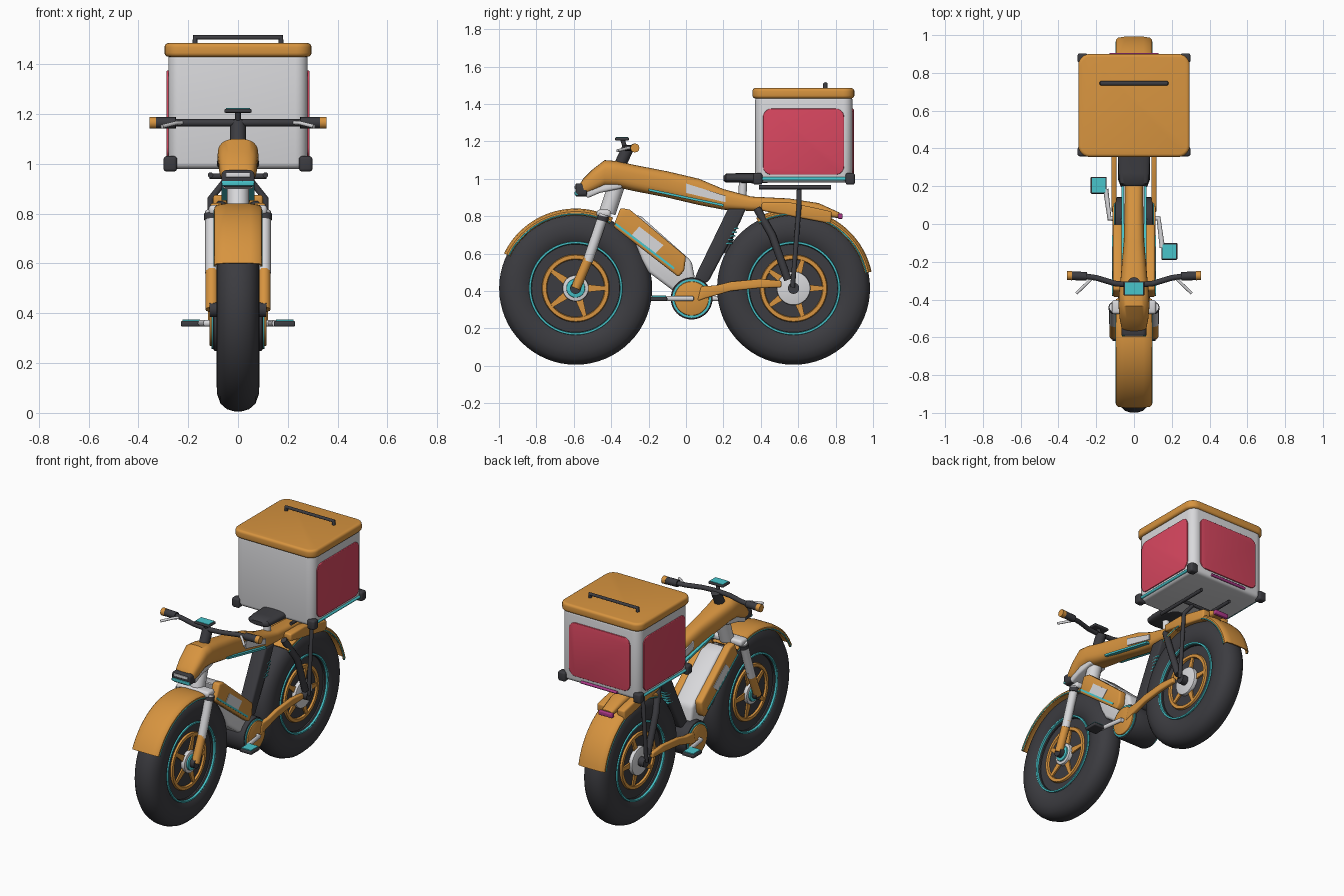
import bpy, bmesh, math
from mathutils import Vector

if "Cube" in bpy.data.objects:
    bpy.data.objects.remove(bpy.data.objects["Cube"])

def material(name, rgb):
    m = bpy.data.materials.new(name)
    m.diffuse_color = (*rgb, 1)
    m.use_nodes = True
    m.node_tree.nodes["Principled BSDF"].inputs["Base Color"].default_value = m.diffuse_color
    return m

ORANGE = material("orange", (0.68, 0.296, 0.05))
DARK = material("charcoal", (0.045, 0.045, 0.052))
WHITE = material("light_grey", (0.69, 0.69, 0.71))
TEAL = material("teal", (0.065, 0.56, 0.6))
PINK = material("rose", (0.68, 0.062, 0.115))
MAGENTA = material("magenta", (0.42, 0.04, 0.25))

def finish(name, bm, mat, bevel=0, segs=3):
    bmesh.ops.recalc_face_normals(bm, faces=bm.faces)
    me = bpy.data.meshes.new(name)
    bm.to_mesh(me)
    bm.free()
    ob = bpy.data.objects.new(name, me)
    bpy.context.collection.objects.link(ob)
    me.materials.append(mat)
    if bevel:
        b = ob.modifiers.new("bevel", 'BEVEL')
        b.width, b.segments, b.limit_method = bevel, segs, 'ANGLE'
        b.angle_limit = math.radians(35)
        b.use_clamp_overlap = False
    return ob

def skin(name, rings, mat, closed=False, caps=True):
    """Bridge equal rings of points into one surface."""
    bm = bmesh.new()
    vs = [[bm.verts.new(p) for p in r] for r in rings]
    n = len(vs[0])
    for i in range(len(vs) - (0 if closed else 1)):
        a, b = vs[i], vs[(i + 1) % len(vs)]
        for j in range(n):
            bm.faces.new((a[j], a[(j + 1) % n], b[(j + 1) % n], b[j]))
    if caps and not closed:
        bm.faces.new(vs[0])
        bm.faces.new(vs[-1])
    return finish(name, bm, mat)

def prism(name, pts, axis, lo, hi, mat, bevel=0, segs=3):
    """Extrude a 2D outline: x takes (y,z), y takes (x,z), z takes (x,y)."""
    put = {'x': lambda p, t: (t, *p), 'y': lambda p, t: (p[0], t, p[1]), 'z': lambda p, t: (*p, t)}[axis]
    bm = bmesh.new()
    a, b = ([bm.verts.new(put(p, t)) for p in pts] for t in (lo, hi))
    n = len(pts)
    bm.faces.new(a)
    bm.faces.new(b)
    for i in range(n):
        bm.faces.new((a[i], a[(i + 1) % n], b[(i + 1) % n], b[i]))
    return finish(name, bm, mat, bevel, segs)

def rrect(x0, x1, y0, y1, r, n=6):
    out = []
    for k, (cx, cy) in enumerate([(x1 - r, y1 - r), (x0 + r, y1 - r), (x0 + r, y0 + r), (x1 - r, y0 + r)]):
        for i in range(n + 1):
            t = math.pi / 2 * (k + i / n)
            out.append((cx + r * math.cos(t), cy + r * math.sin(t)))
    return out

def box(name, c, s, mat, bevel=0):
    x, y, z = c
    dx, dy, dz = (v / 2 for v in s)
    pts = [(x - dx, y - dy), (x + dx, y - dy), (x + dx, y + dy), (x - dx, y + dy)]
    return prism(name, pts, 'z', z - dz, z + dz, mat, bevel)

def tube(name, pts, r, mat, radii=None):
    cu = bpy.data.curves.new(name, 'CURVE')
    cu.dimensions, cu.bevel_depth, cu.bevel_resolution, cu.use_fill_caps = '3D', r, 4, True
    sp = cu.splines.new('POLY')
    sp.points.add(len(pts) - 1)
    for i, p in enumerate(pts):
        sp.points[i].co = (*p, 1)
        sp.points[i].radius = radii[i] if radii else 1
    ob = bpy.data.objects.new(name, cu)
    bpy.context.collection.objects.link(ob)
    cu.materials.append(mat)
    return ob

def lathe(name, prof, y, z, mat, n=64):
    """Spin a closed (x, radius) profile about the x axis."""
    rings = [[(x, y + r * math.cos(t), z + r * math.sin(t)) for x, r in prof]
             for t in (2 * math.pi * i / n for i in range(n))]
    return skin(name, rings, mat, closed=True)

def disc(name, y, z, r, lo, hi, mat, bevel=0, n=40):
    pts = [(y + r * math.cos(2 * math.pi * i / n), z + r * math.sin(2 * math.pi * i / n)) for i in range(n)]
    return prism(name, pts, 'x', lo, hi, mat, bevel, 2)

# Wheels
HZ = 0.415
TIRE = [(.06, .235), (.078, .26), (.086, .30), (.084, .34), (.07, .378), (.045, .40), (.015, .409)]
for tag, wy in (("front", -.59), ("rear", .575)):
    lathe(tag + "_tire", TIRE + [(-x, r) for x, r in reversed(TIRE)], wy, HZ, DARK)
    disc(tag + "_wheel_disc", wy, HZ, .245, -.05, .05, DARK, n=64)
    disc(tag + "_axle", wy, HZ, .03, -.115, .115, DARK)
    for s in (-1, 1):
        ring = lambda x, r, w: [(s * x, r - w), (s * (x + .012), r - w * .7), (s * (x + .012), r + w * .7), (s * x, r + w)]
        lathe(tag + "_rim_stripe", ring(.068, .244, .007), wy, HZ, TEAL)
        lathe(tag + "_rim_ring", ring(.05, .167, .014), wy, HZ, ORANGE)
        for k in range(5):
            t = 2 * math.pi * k / 5
            pts = [(wy + d * math.cos(t) - w * math.sin(t), HZ + d * math.sin(t) + w * math.cos(t))
                   for d, w in ((.05, .022), (.165, .010), (.165, -.010), (.05, -.022))]
            prism(tag + "_spoke", pts, 'x', s * .045, s * .06, ORANGE)
        disc(tag + "_hub", wy, HZ, .07 if tag == "front" else .09, s * .04, s * .075, WHITE, .006)
        if tag == "front":
            disc("hub_cap", wy, HZ, .05, s * .07, s * .085, TEAL, .004)

# Fenders with teal lower edges
SEC = [(-.096, .395), (-.095, .41), (-.085, .42), (-.05, .426), (.05, .426), (.085, .42), (.095, .41), (.096, .395)]
SEC += [(x * .94, r - .006) for x, r in reversed(SEC)]
for tag, wy, a0, a1 in (("front", -.59, 62, 154), ("rear", .575, 12, 118)):
    angs = [math.radians(a0 + (a1 - a0) * i / 30) for i in range(31)]
    skin(tag + "_fender", [[(x, wy + r * math.cos(t), HZ + r * math.sin(t)) for x, r in SEC] for t in angs], ORANGE)
    for s in (-1, 1):
        tube(tag + "_fender_trim", [(s * .095, wy + .397 * math.cos(t), HZ + .397 * math.sin(t)) for t in angs], .004, TEAL)

# Main frame, lofted along its length: y, top, bottom, half width
FRAME = [(-.578, .955, .925, .05), (-.55, 1.0, .905, .066), (-.50, 1.05, .925, .076), (-.435, 1.10, .955, .082),
         (-.37, 1.095, .955, .08), (-.28, 1.075, .935, .07), (-.1, 1.04, .90, .055), (.07, 1.0, .86, .05),
         (.2, .945, .835, .05), (.35, .905, .828, .05), (.55, .895, .83, .05), (.71, .87, .80, .05), (.82, .82, .79, .04)]
def oval(y, top, bot, hw, n=32):
    f = lambda v: math.copysign(abs(v) ** .7, v)
    return [(hw * f(math.cos(2 * math.pi * i / n)), y, (top + bot) / 2 + (top - bot) / 2 * f(math.sin(2 * math.pi * i / n)))
            for i in range(n)]
skin("main_frame", [oval(*f) for f in FRAME], ORANGE)
prism("frame_side_panel", [(0, .975), (.21, .91), (.21, .875), (.0, .925)], 'x', -.0565, .0565, WHITE)
prism("frame_stripe", [(-.2, .948), (.2, .865), (.2, .852), (-.2, .935)], 'x', -.067, .067, TEAL)

# Headlight and fork crown
prism("headlight", rrect(-.066, .066, .905, .975, .02), 'y', -.59, -.53, DARK, .006)
box("headlight_bar", (0, -.589, .955), (.10, .012, .018), WHITE, .003)
box("headlight_glow", (0, -.585, .922), (.13, .02, .02), TEAL, .004)
prism("head_lower_cover", [(-.53, .895), (-.46, .925), (-.34, .95), (-.34, .985), (-.46, .99), (-.54, .93)], 'x', -.062, .062, WHITE, .012)
tube("steerer", [(0, -.42, .82), (0, -.36, 1.0)], .045, WHITE)
box("fork_crown", (0, -.44, .815), (.235, .075, .04), WHITE, .015)

# Fork legs, tail panels, stays and struts on both sides
for s in (-1, 1):
    tube("fork_upper", [(s * .105, -.44, .81), (s * .105, -.525, .56)], .027, WHITE)
    tube("fork_lower", [(s * .105, -.51, .60), (s * .105, -.59, .415)], .026, ORANGE)
    tube("fork_collar", [(s * .105, -.442, .80), (s * .105, -.448, .775)], .031, DARK)
    prism("tail_panel", [(.405, .875), (.55, .875), (.78, .825), (.775, .76), (.405, .83)], 'x', s * .045, s * .1, ORANGE, .01)
    prism("chainstay", [(.06, .345), (.1, .36), (.24, .40), (.38, .415), (.51, .42), (.51, .455), (.40, .465), (.24, .45), (.16, .43), (.08, .425)],
          'x', s * .092, s * .12, ORANGE, .008)
    tube("seat_stay", [(s * .065, .38, .84), (s * .105, .46, .70), (s * .105, .545, .46)], .021, DARK)
    tube("rack_post", [(s * .045, .605, .94), (s * .11, .605, .86), (s * .112, .57, .42)], .013, DARK)
    tube("rack_bar", [(s * .11, .39, .955), (s * .11, .775, .955)], .011, DARK)
    # Battery side cover with window and stripe
    prism("battery_cover", [(-.35, .845), (-.30, .835), (.0, .585), (-.01, .51), (-.04, .475), (-.39, .745)],
          'x', s * .06, s * .112, ORANGE, .012)
    prism("battery_window", [(-.25, .745), (-.12, .645), (-.165, .60), (-.29, .70)], 'x', s * .11, s * .115, WHITE)
    prism("battery_stripe", [(-.375, .765), (-.06, .525), (-.066, .515), (-.381, .755)], 'x', s * .11, s * .116, TEAL)

tube("rack_cross", [(-.115, .605, .95), (.115, .605, .95)], .011, DARK)
prism("down_tube", [(-.33, .82), (-.24, .80), (.03, .56), (.06, .40), (-.04, .38), (-.2, .50), (-.24, .57)], 'x', -.068, .068, WHITE, .02)
box("tail_light", (0, .825, .80), (.10, .025, .028), MAGENTA, .005)

# Seat, seat tube and shock
prism("seat_tube", [(.225, .84), (.32, .84), (.29, .77), (.12, .45), (.03, .42), (.06, .50)], 'x', -.045, .045, DARK, .012)
tube("shock_body", [(0, .25, .80), (0, .22, .60)], .02, DARK)
for k in range(5):
    box("shock_coil", (0, .255 - k * .008, .735 - k * .02), (.09, .05, .009), TEAL, .003)
tube("seat_post", [(0, .30, .86), (0, .305, .99)], .022, WHITE)
skin("seat", [oval(*f) for f in ((.20, 1.015, .99, .05), (.215, 1.028, .98, .074), (.27, 1.03, .98, .082),
                                 (.38, 1.03, .975, .085), (.45, 1.035, .98, .085))], DARK)

# Motor and cranks
CY, CZ = .03, .36
disc("motor", CY, CZ, .112, -.10, .10, DARK, .01)
for s in (-1, 1):
    disc("motor_trim", CY, CZ, .103, s * .09, s * .106, TEAL)
    disc("motor_disc", CY, CZ, .092, s * .09, s * .115, ORANGE, .006)
    py = CY - s * .175
    tube("crank_arm", [(s * .11, CY, CZ), (s * .13, CY, CZ), (s * .15, py + s * .02, CZ)], .014, WHITE)
    box("pedal", (s * .187, py, CZ - .002), (.085, .09, .022), DARK, .006)
    box("pedal_pad", (s * .187, py, CZ + .011), (.07, .075, .008), TEAL)

# Handlebar
tube("stem", [(0, -.36, 1.06), (0, -.31, 1.165)], .032, DARK)
tube("handlebar", [(-.27, -.275, 1.165), (-.2, -.285, 1.165), (-.1, -.315, 1.165), (0, -.325, 1.165),
                   (.1, -.315, 1.165), (.2, -.285, 1.165), (.27, -.275, 1.165)], .015, DARK)
for s in (-1, 1):
    tube("grip", [(s * .25, -.277, 1.165), (s * .33, -.274, 1.165)], .023, DARK)
    tube("grip_end", [(s * .328, -.274, 1.165), (s * .355, -.273, 1.165)], .024, ORANGE)
    tube("brake_lever", [(s * .22, -.285, 1.165), (s * .245, -.31, 1.165), (s * .305, -.367, 1.15)], .008, WHITE)
tube("display_arm", [(0, -.325, 1.165), (0, -.34, 1.212)], .012, DARK)
box("display", (0, -.342, 1.213), (.11, .075, .016), DARK, .006)
box("display_screen", (0, -.342, 1.221), (.095, .062, .006), TEAL)

# Delivery box
prism("cargo_box", rrect(-.28, .28, .37, .89, .05), 'z', .98, 1.445, WHITE, .025, 4)
prism("lid", rrect(-.295, .295, .355, .9, .06), 'z', 1.43, 1.485, ORANGE, .016, 4)
tube("lid_handle", [(-.172, .745, 1.47), (-.172, .745, 1.508), (.172, .745, 1.508), (.172, .745, 1.47)], .012, DARK)
prism("back_panel", rrect(-.22, .22, 1.025, 1.375, .045), 'y', .88, .897, PINK, .004)
tube("back_rail", [(-.13, .896, 1.0), (.13, .896, 1.0)], .009, MAGENTA)
for s in (-1, 1):
    prism("side_panel", rrect(.412, .845, 1.022, 1.375, .045), 'x', s * .27, s * .287, PINK, .004)
    tube("side_rail", [(s * .28, .39, 1.0), (s * .28, .87, 1.0)], .009, TEAL)
    for y in (.383, .878):
        box("corner_guard", (s * .272, y, 1.0), (.054, .05, .062), DARK, .012)

# Convert curves to meshes and smooth everything while keeping sharp edges
bpy.ops.object.select_all(action='SELECT')
bpy.context.view_layer.objects.active = bpy.data.objects["main_frame"]
bpy.ops.object.convert(target='MESH')
bpy.ops.object.shade_smooth_by_angle(angle=math.radians(40))
